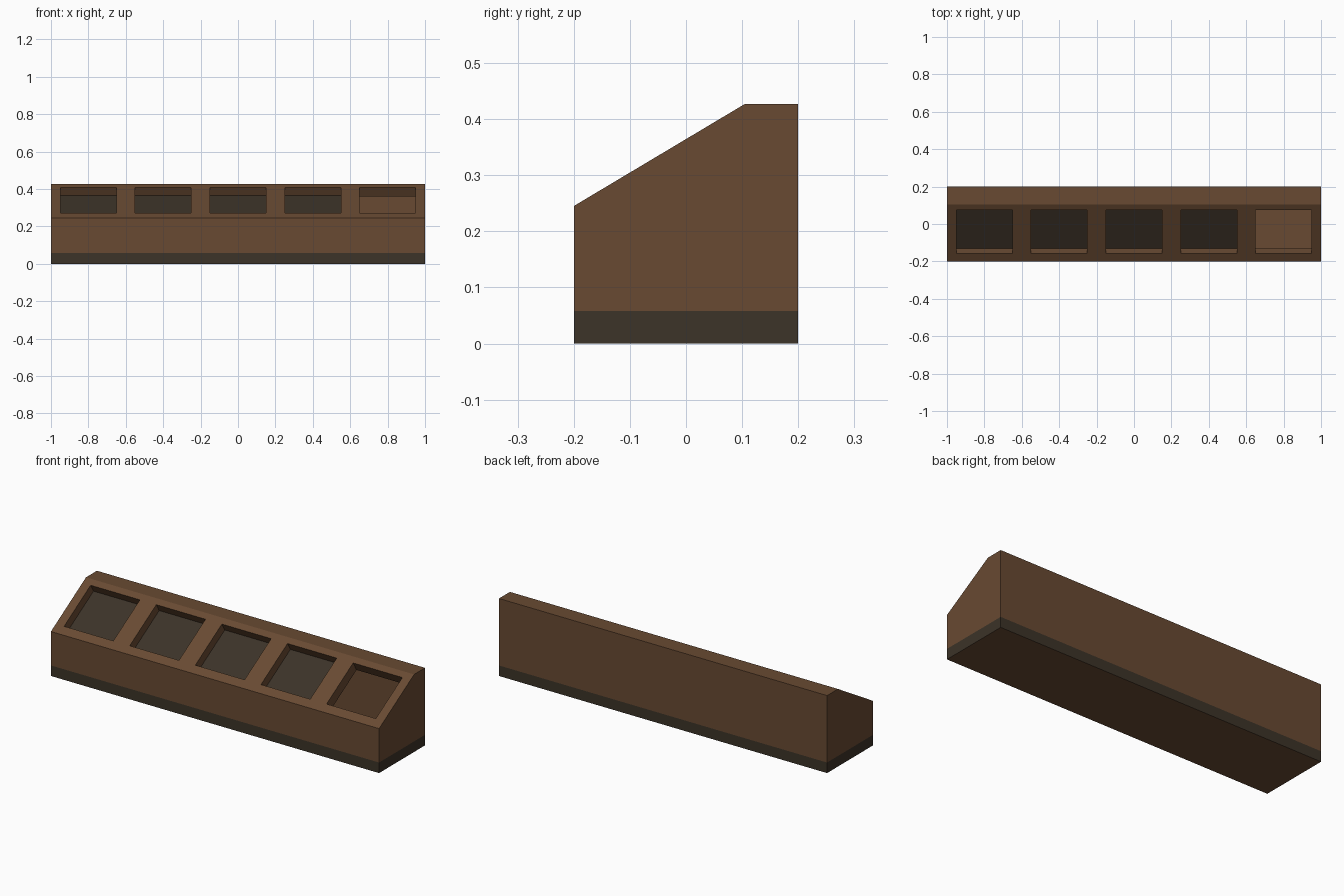
import bpy
import bmesh
from mathutils import Vector

if "Cube" in bpy.data.objects:
    bpy.data.objects.remove(bpy.data.objects["Cube"], do_unlink=True)


def make_material(name, colour):
    mat = bpy.data.materials.new(name)
    mat.use_nodes = True
    mat.diffuse_color = (*colour, 1)
    bsdf = next(n for n in mat.node_tree.nodes if n.type == "BSDF_PRINCIPLED")
    bsdf.inputs["Base Color"].default_value = (*colour, 1)
    return mat


WOOD, DARK = 0, 1
wood = make_material("brown wood", (0.140, 0.068, 0.032))
dark = make_material("dark charcoal", (0.045, 0.033, 0.021))

# Cabinet: sloped-front profile swept along x
profile = [(-0.2, 0), (-0.2, 0.245), (0.105, 0.427), (0.2, 0.427), (0.2, 0)]
bm = bmesh.new()
end = bm.faces.new([bm.verts.new((-1, y, z)) for y, z in profile])
swept = bmesh.ops.extrude_face_region(bm, geom=[end], use_keep_orig=True)["geom"]
bmesh.ops.translate(bm, vec=(2, 0, 0),
                    verts=[v for v in swept if isinstance(v, bmesh.types.BMVert)])
bmesh.ops.recalc_face_normals(bm, faces=bm.faces)


def cut(faces, point, normal):
    edges = {e for f in faces for e in f.edges}
    verts = {v for f in faces for v in f.verts}
    bmesh.ops.bisect_plane(bm, geom=[*verts, *edges, *faces],
                           plane_co=point, plane_no=normal)


def slope_faces():
    return [f for f in bm.faces if f.normal.y < -0.3 and f.normal.z > 0.3]


# Plinth band around the sides
cut(list(bm.faces), (0, 0, 0.058), (0, 0, 1))
for f in bm.faces:
    if abs(f.normal.z) < 0.1 and f.calc_center_median().z < 0.058:
        f.material_index = DARK

# Outline the five openings on the slope
low, high, half = -0.157, 0.074, 0.15
centres = [-0.8, -0.4, 0, 0.4, 0.8]
for y in (low, high):
    cut(slope_faces(), (0, y, 0), (0, 1, 0))
for c in centres:
    for side in (-half, half):
        row = [f for f in slope_faces() if low < f.calc_center_median().y < high]
        cut(row, (c + side, 0, 0), (1, 0, 0))

# Sink the openings: four have dark floors, the last is open to the hollow body
for c in centres:
    target = Vector((c, (low + high) / 2))
    face = min(slope_faces(),
               key=lambda f: (f.calc_center_median().xy - target).length)
    is_open = c == centres[-1]
    bmesh.ops.inset_individual(bm, faces=[face], thickness=0,
                               depth=-0.058 if is_open else -0.049)
    if is_open:
        bmesh.ops.delete(bm, geom=[face], context="FACES")
    else:
        face.material_index = DARK

mesh = bpy.data.meshes.new("sloped_cabinet")
bm.to_mesh(mesh)
bm.free()
mesh.materials.append(wood)
mesh.materials.append(dark)
cabinet = bpy.data.objects.new("sloped_cabinet", mesh)
bpy.context.collection.objects.link(cabinet)
